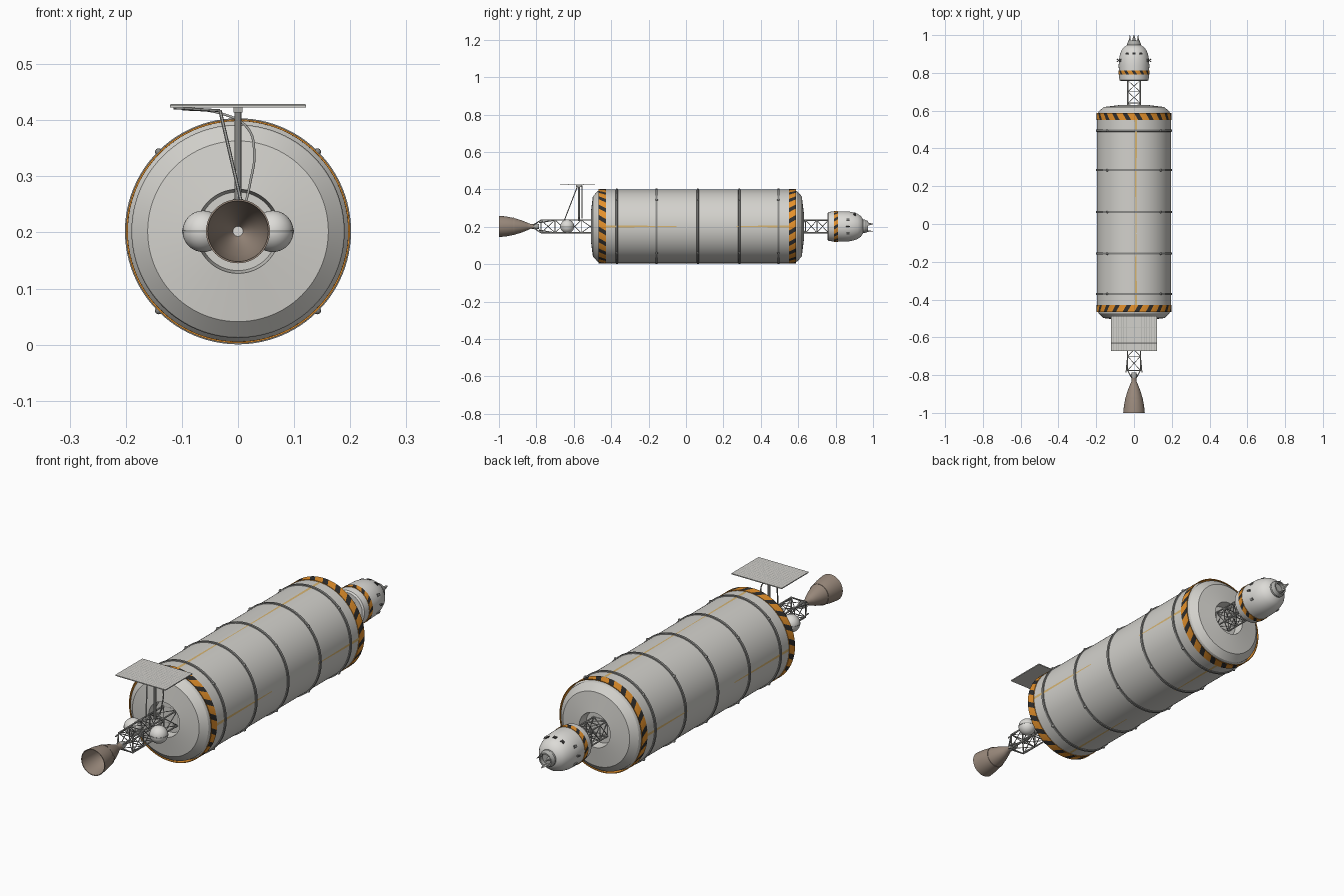
import bpy, bmesh, math
from mathutils import Vector, Matrix

if "Cube" in bpy.data.objects:
    bpy.data.objects.remove(bpy.data.objects["Cube"])

ZC = 0.202                      # height of the long axis
FRONT, BACK = -0.467, 0.588     # hull ends


def material(name, rgb):
    m = bpy.data.materials.new(name)
    m.use_nodes = True
    m.diffuse_color = (*rgb, 1)
    bsdf = m.node_tree.nodes["Principled BSDF"]
    bsdf.inputs["Base Color"].default_value = (*rgb, 1)
    bsdf.inputs["Roughness"].default_value = 0.7
    return m


HULL = material("hull_grey", (0.65, 0.64, 0.605))
ORANGE = material("hazard_orange", (0.80, 0.29, 0.025))
BLACK = material("soft_black", (0.03, 0.029, 0.028))
RING = material("ring_grey", (0.25, 0.25, 0.24))
STEEL = material("truss_grey", (0.42, 0.42, 0.40))
BROWN = material("nozzle_brown", (0.32, 0.25, 0.20))
OCHRE = material("stripe_ochre", (0.68, 0.46, 0.17))
WHITE = material("tank_white", (0.72, 0.71, 0.68))


def finish(name, bm, mats, smooth=True, sharp=32):
    bmesh.ops.recalc_face_normals(bm, faces=bm.faces)
    me = bpy.data.meshes.new(name)
    bm.to_mesh(me)
    bm.free()
    for m in mats:
        me.materials.append(m)
    if smooth:
        me.shade_smooth()
        me.set_sharp_from_angle(angle=math.radians(sharp))
    ob = bpy.data.objects.new(name, me)
    bpy.context.collection.objects.link(ob)
    return ob


def around(y, r, a):
    return Vector((r * math.sin(a), y, ZC + r * math.cos(a)))


def lathe(name, profile, mats, n=96, rule=None, twist=0.0, closed=False, sharp=32):
    """Turn (y, radius) points about the long axis; rule(row, column) picks a material."""
    bm = bmesh.new()
    y0 = profile[0][0]
    rows = []
    for y, r in profile:
        if r == 0:
            rows.append([bm.verts.new(around(y, 0, 0))] * n)
        else:
            rows.append([bm.verts.new(around(y, r, math.tau * i / n + twist * (y - y0)))
                         for i in range(n)])
    for j in range(len(rows) if closed else len(rows) - 1):
        a, b = rows[j], rows[(j + 1) % len(rows)]
        for i in range(n):
            k = (i + 1) % n
            f = bm.faces.new(dict.fromkeys((a[i], a[k], b[k], b[i])))
            if rule:
                f.material_index = rule(j, i)
    return finish(name, bm, mats, sharp=sharp)


def rod(bm, p, q, r=0.004, n=6):
    p, q = Vector(p), Vector(q)
    d = q - p
    mat = Matrix.Translation((p + q) / 2) @ d.to_track_quat('Z', 'Y').to_matrix().to_4x4()
    bmesh.ops.create_cone(bm, cap_ends=True, segments=n, radius1=r, radius2=r,
                          depth=d.length, matrix=mat)


def box(bm, size, mat):
    bmesh.ops.create_cube(bm, size=1, matrix=mat @ Matrix.Diagonal((*size, 1)))


def ball(bm, pos, r, u=12, v=8):
    bmesh.ops.create_uvsphere(bm, u_segments=u, v_segments=v, radius=r,
                              matrix=Matrix.Translation(pos))


def on_axis(y, r, a):
    """Frame on the outside of a cylinder: local z points outward, y along the axis."""
    return Matrix.Translation(around(y, r, a)) @ Matrix.Rotation(a, 4, 'Y')


def truss(name, stations):
    """Square lattice through (y, half width) stations with crossed bays."""
    bm = bmesh.new()
    corners = [(-1, -1), (1, -1), (1, 1), (-1, 1)]
    frames = [[Vector((sx * h, y, ZC + sz * h)) for sx, sz in corners] for y, h in stations]
    for j, fr in enumerate(frames):
        for i in range(4):
            rod(bm, fr[i], fr[(i + 1) % 4], 0.0025)
            if j + 1 < len(frames):
                nx = frames[j + 1]
                rod(bm, fr[i], nx[i], 0.0035)
                rod(bm, fr[i], nx[(i + 1) % 4], 0.0018)
                rod(bm, fr[(i + 1) % 4], nx[i], 0.0018)
    return finish(name, bm, [STEEL])


def hazard_band(name, y0, y1, r, pairs, twist):
    inner = r - 0.003
    lathe(name, [(y0, r), (y1, r), (y1, inner), (y0, inner)], [ORANGE, BLACK], n=pairs * 5,
          rule=lambda j, i: 1 if j == 0 and i % 5 < 2 else 0, twist=twist, closed=True)


# Main tank, its recessed end domes and striped rims
lathe("main_hull", [(FRONT + 0.02, 0.197), (BACK - 0.02, 0.197)], [HULL])
for name, end, s in (("front", FRONT, -1), ("back", BACK, 1)):
    shape = [(-0.03, 0.197), (-0.02, 0.19), (0.0, 0.190), (0.006, 0.188), (0.031, 0.161),
             (0.042, 0.075), (0.0, 0.070), (0.0, 0)]
    lathe(name + "_dome", [(end + s * d, r) for d, r in shape], [HULL], sharp=20)
    hazard_band(name + "_hazard_rim", end, end - s * 0.038, 0.1995, 20, -s * 3.0)

# Hoops with bolts
bolts = bmesh.new()
for k, y in enumerate((-0.370, -0.157, 0.063, 0.285, 0.494)):
    lathe(f"hoop_{k + 1}", [(y - 0.006, 0.195), (y - 0.005, 0.2015), (y + 0.005, 0.2015),
                            (y + 0.006, 0.195)], [RING])
    for q in range(4):
        ball(bolts, around(y, 0.2, math.radians(45 + 90 * q)), 0.0065)
finish("hoop_bolts", bolts, [RING])

# Tapered ochre streaks running in from both rims
streaks = bmesh.new()
for q in range(4):
    for y0, y1 in ((FRONT + 0.038, -0.05), (BACK - 0.038, -0.05 if q == 0 else 0.27)):
        base = on_axis(0, 0.198, q * math.pi / 2 + (0.05 if q == 0 else 0))
        pts = [(-0.006, y0), (0.006, y0), (0.002, y1), (-0.002, y1)]
        streaks.faces.new([streaks.verts.new(base @ Vector((x, y, 0))) for x, y in pts])
finish("hull_streaks", streaks, [OCHRE], smooth=False)

# Trusses at both ends
truss("front_truss", [(-0.465, 0.034), (-0.56, 0.034), (-0.63, 0.034), (-0.70, 0.034),
                      (-0.775, 0.034)])
truss("back_truss", [(0.587, 0.033), (0.64, 0.033), (0.70, 0.033), (0.76, 0.033)])

# Engine: bell with a wall, throat, injector and mount struts
lathe("engine_bell", [(-0.815, 0.014), (-0.83, 0.012), (-0.85, 0.021), (-0.88, 0.033),
                      (-0.92, 0.045), (-0.96, 0.053), (-1.0, 0.057), (-1.0, 0.054),
                      (-0.96, 0.050), (-0.92, 0.042), (-0.88, 0.030), (-0.85, 0.018),
                      (-0.835, 0.009), (-0.835, 0)], [BROWN, WHITE], n=48,
      rule=lambda j, i: 1 if j == 12 else 0)
lathe("engine_throat", [(-0.785, 0), (-0.785, 0.012), (-0.80, 0.016), (-0.822, 0.013),
                        (-0.822, 0)], [STEEL], n=24)
lathe("bell_hoop", [(-0.918, 0.044), (-0.918, 0.046), (-0.924, 0.047), (-0.924, 0.045)],
      [BROWN], n=48)
mount = bmesh.new()
for sx in (-1, 1):
    for sz in (-1, 1):
        rod(mount, (sx * 0.034, -0.70, ZC + sz * 0.034), (sx * 0.042, -0.785, ZC + sz * 0.02), 0.003)
        rod(mount, (sx * 0.034, -0.775, ZC + sz * 0.034), (sx * 0.012, -0.815, ZC + sz * 0.008), 0.003)
finish("engine_mount", mount, [STEEL])

# Side propellant spheres
for name, s in (("left", 1), ("right", -1)):
    bm = bmesh.new()
    ball(bm, (s * 0.062, -0.635, ZC), 0.037, 32, 16)
    finish(name + "_tank", bm, [WHITE])
    bm = bmesh.new()
    bmesh.ops.create_cone(bm, cap_ends=True, segments=32, radius1=0.038, radius2=0.038,
                          depth=0.004, matrix=Matrix.Translation((s * 0.062, -0.635, ZC)))
    finish(name + "_tank_belt", bm, [STEEL])

# Radiator panel with inset cells, on a mast
PY, PZ = -0.58, 0.425
panel = bmesh.new()
box(panel, (0.242, 0.186, 0.004), Matrix.Translation((0, PY, PZ)))
finish("panel_plate", panel, [HULL], smooth=False)
cells = bmesh.new()
bmesh.ops.create_grid(cells, x_segments=18, y_segments=14, size=0.5,
                      matrix=Matrix.Translation((0, PY, PZ + 0.0025))
                      @ Matrix.Diagonal((0.242, 0.186, 1, 1)))
bmesh.ops.inset_individual(cells, faces=cells.faces[:], thickness=0.001)
for f in cells.faces:
    f.material_index = 0 if f.calc_area() > 0.00008 else 1
finish("panel_cells", cells, [HULL, STEEL], smooth=False)
rails = bmesh.new()
for y in (-0.55, -0.63):
    rod(rails, (-0.12, y, PZ + 0.001), (0.12, y, PZ + 0.001), 0.0025)
finish("panel_rails", rails, [STEEL])
mast = bmesh.new()
rod(mast, (0, -0.572, ZC + 0.03), (0, -0.572, PZ), 0.0065, 10)
box(mast, (0.016, 0.03, 0.010), Matrix.Translation((0, -0.572, PZ - 0.006)))
for s in (-1, 1):
    rod(mast, (s * 0.034, -0.572, ZC + 0.034), (0, -0.572, ZC + 0.06), 0.003)
rod(mast, (0.01, -0.65, ZC + 0.034), (-0.032, -0.58, PZ - 0.008), 0.003)
rod(mast, (-0.032, -0.58, PZ - 0.008), (-0.115, -0.58, PZ - 0.003), 0.0025)
finish("panel_mast", mast, [STEEL])
curve = bpy.data.curves.new("panel_cable", 'CURVE')
curve.dimensions = '3D'
curve.bevel_depth, curve.bevel_resolution, curve.resolution_u = 0.0025, 1, 6
path = [(0.012, 0.245), (0.022, 0.29), (0.029, 0.34), (0.018, 0.385), (-0.03, 0.412), (-0.10, 0.42)]
spline = curve.splines.new('BEZIER')
spline.bezier_points.add(len(path) - 1)
for p, (x, z) in zip(spline.bezier_points, path):
    p.co = (x, -0.556, z)
    p.handle_left_type = p.handle_right_type = 'AUTO'
curve.materials.append(STEEL)
bpy.context.collection.objects.link(bpy.data.objects.new("panel_cable", curve))

# Crew capsule with band, windows, thrusters and docking port
lathe("capsule_body", [(0.757, 0), (0.757, 0.070), (0.762, 0.077), (0.785, 0.080),
                       (0.84, 0.081), (0.87, 0.080), (0.895, 0.075), (0.918, 0.067),
                       (0.934, 0.056), (0.944, 0.042), (0.948, 0.034), (0.948, 0)], [WHITE], n=64)
hazard_band("capsule_hazard_band", 0.791, 0.813, 0.0825, 12, -8.0)
lathe("docking_collar", [(0.943, 0.036), (0.956, 0.036), (0.960, 0.033), (0.972, 0.030),
                         (0.972, 0.024), (0.955, 0.024), (0.955, 0)], [STEEL], n=32)
petals = bmesh.new()
for q in range(3):
    a = q * math.tau / 3 + math.pi
    bmesh.ops.create_cone(petals, cap_ends=True, segments=4, radius1=0.012, radius2=0.002,
                          depth=0.035, matrix=Matrix.Translation(around(0.9825, 0.025, a))
                          @ Matrix.Rotation(a, 4, 'Y') @ Matrix.Rotation(-math.pi / 2, 4, 'X')
                          @ Matrix.Diagonal((1, 0.4, 1, 1)))
finish("docking_petals", petals, [STEEL], smooth=False)
windows = bmesh.new()
for a in (-30, 0, 30):
    tilt = Matrix.Rotation(math.radians(-16), 4, 'X')
    box(windows, (0.016, 0.012, 0.006), on_axis(0.902, 0.0715, math.radians(a)) @ tilt)
finish("capsule_windows", windows, [BLACK], smooth=False)
pods = bmesh.new()
for a in (62, 90, 118, 242, 270, 298):
    base = on_axis(0.866, 0.080, math.radians(a))
    if a in (90, 270):
        for s in (-1, 1):
            rod(pods, base.translation, base @ Vector((0, s * 0.008, 0.011)), 0.003)
    else:
        box(pods, (0.011, 0.015, 0.009), base)
finish("capsule_thrusters", pods, [RING], smooth=False)
